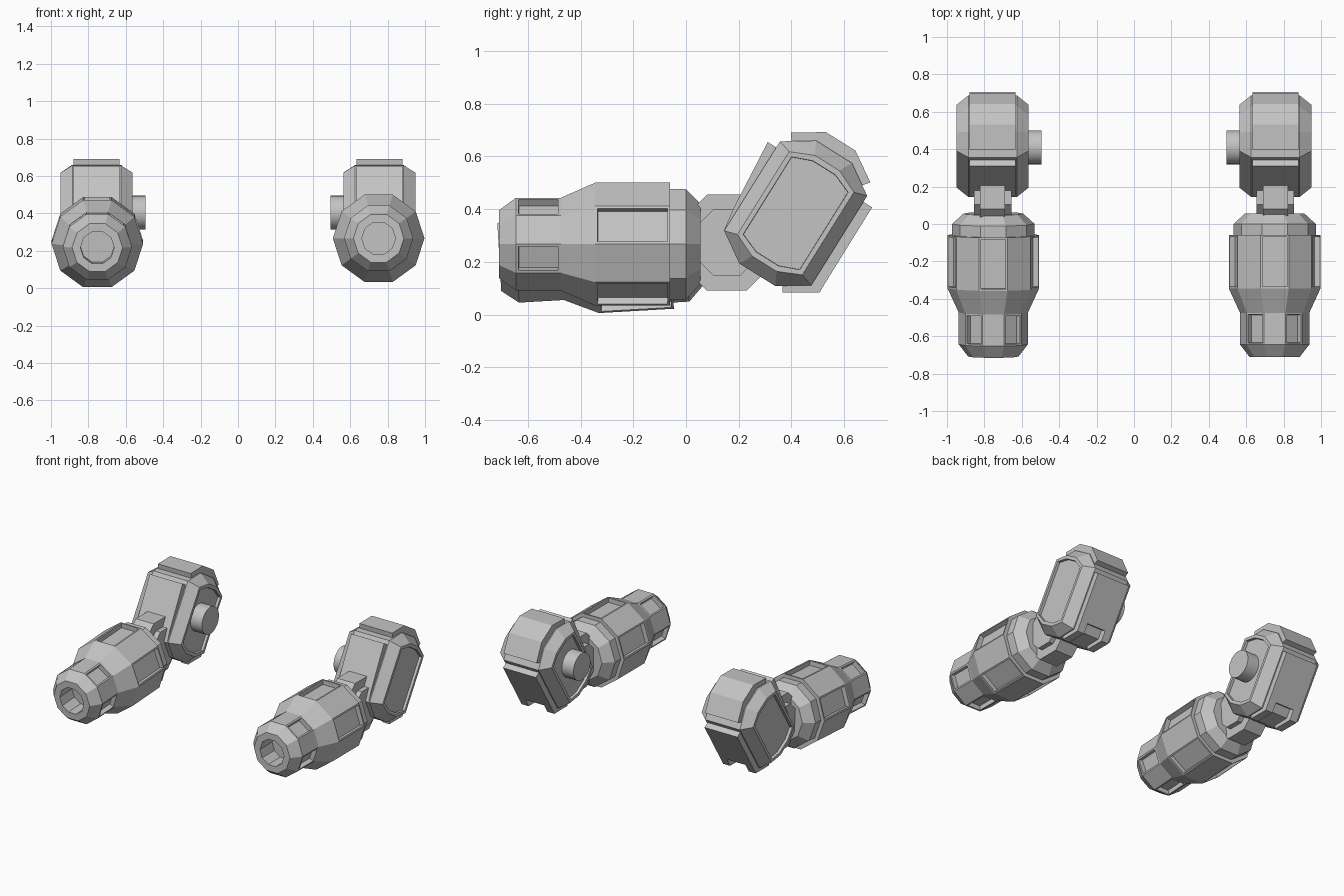
import bpy, bmesh
from math import sin, cos, pi, radians
from mathutils import Vector, Matrix

if "Cube" in bpy.data.objects:
    bpy.data.objects.remove(bpy.data.objects["Cube"])

metal = bpy.data.materials.new("plain_grey")
metal.use_nodes = True
GREY = (0.55, 0.55, 0.55, 1)
metal.diffuse_color = GREY
metal.node_tree.nodes["Principled BSDF"].inputs["Base Color"].default_value = GREY

ARM_X = 0.756
UPPER = Vector((0, 0.416, 0.384))      # centre of the upper arm
TILT = radians(58)                     # slope of its long axis
ELBOW = Vector((0, 0.155, 0.273))


def loft(bm, rings):
    """Skin equal-length point rings, cap both ends; returns bands and caps."""
    vs = [[bm.verts.new(p) for p in ring] for ring in rings]
    n = len(vs[0])
    bands = [[bm.faces.new((a[k], a[(k + 1) % n], b[(k + 1) % n], b[k]))
              for k in range(n)] for a, b in zip(vs, vs[1:])]
    caps = [bm.faces.new(vs[0]), bm.faces.new(vs[-1])]
    bmesh.ops.recalc_face_normals(bm, faces=bm.faces)
    return bands, caps


def recess(bm, faces, rim, depth):
    bmesh.ops.inset_individual(bm, faces=faces, thickness=rim, depth=0)
    bmesh.ops.inset_individual(bm, faces=faces, thickness=0.001, depth=-depth)


def finish(name, bm, matrix):
    bm.transform(matrix)
    mesh = bpy.data.meshes.new(name)
    bm.to_mesh(mesh)
    bm.free()
    mesh.materials.append(metal)
    obj = bpy.data.objects.new(name, mesh)
    bpy.context.collection.objects.link(obj)
    return obj


def at(x, profile):
    return [Vector((x, y, z)) for y, z in profile]


def tilted(profile):
    """Turn (along, across) points of the upper arm into (y, z)."""
    return [(UPPER.y + u * cos(TILT) + v * sin(TILT),
             UPPER.z + u * sin(TILT) - v * cos(TILT)) for u, v in profile]


def long_octagon(d=0):
    """Stretched octagon of the upper arm, shrunk by d."""
    e, w, s, c = 0.275 - d, 0.195 - d, 0.2 - 0.3 * d, 0.08 - 0.5 * d
    return tilted([(e, -c), (e, c), (s, w), (-s, w),
                   (-e, c), (-e, -c), (-s, -w), (s, -w)])


def ngon(centre, r, n, turn=0):
    return [(centre.y + r * cos(2 * pi * k / n + turn),
             centre.z + r * sin(2 * pi * k / n + turn)) for k in range(n)]


def prism(name, profile, x0, x1, matrix):
    bm = bmesh.new()
    loft(bm, [at(x0, profile), at(x1, profile)])
    return finish(name, bm, matrix)


def forearm(name, matrix):
    # ten-sided turned body with a hollow nose, (radius, y)
    outline = [(0.09, -0.58), (0.09, -0.71), (0.135, -0.71), (0.185, -0.645),
               (0.185, -0.475), (0.245, -0.345), (0.245, -0.06),
               (0.22, -0.06), (0.22, 0), (0.16, 0.055)]
    bm = bmesh.new()
    rings = [[Vector((r * cos(k * pi / 5), y, 0.267 + r * sin(k * pi / 5)))
              for k in range(10)] for r, y in outline]
    bands, _ = loft(bm, rings)
    # sunken panels on alternating faces
    recess(bm, bands[3][1::2] + bands[5][0::2], 0.014, 0.03)
    finish(name, bm, matrix)


def upper_arm(side, matrix, inward):
    # bevelled body with a sunken panel on each side
    bm = bmesh.new()
    _, caps = loft(bm, [at(x, long_octagon(d)) for x, d in
                        ((-0.193, 0.05), (-0.13, 0), (0.13, 0), (0.193, 0.05))])
    recess(bm, caps, 0.022, 0.018)
    finish(side + "_upper_arm", bm, matrix)

    # raised plates: end cap, front and back
    plates = {
        "end_cap": [(0.25, -0.178), (0.322, -0.066), (0.322, 0.066),
                    (0.25, 0.178), (0.2, 0.14), (0.2, -0.14)],
        "front_plate": [(0.173, -0.233), (-0.11, -0.21), (-0.2, -0.196),
                        (-0.2, -0.15), (0.173, -0.15)],
        "back_plate": [(0.173, 0.234), (-0.14, 0.235),
                       (-0.14, 0.15), (0.173, 0.15)],
    }
    for part, profile in plates.items():
        prism(f"{side}_{part}", tilted(profile), -0.123, 0.123, matrix)

    # prongs left and right of the elbow notch
    prong = tilted([(-0.14, 0.235), (-0.206, 0.236), (-0.28, 0.117),
                    (-0.24, 0.09), (-0.14, 0.15)])
    for x in (-0.123, 0.07):
        prism(side + "_notch_prong", prong, x, x + 0.053, matrix)

    # round shoulder peg on the inner side
    peg = prism(side + "_shoulder_peg", ngon(Vector((0, 0.41, 0.404)), 0.091, 32),
                0.15 * inward, 0.262 * inward, matrix)
    for face in peg.data.polygons:
        face.use_smooth = len(face.vertices) == 4


for side, sign, droop in (("left", 1, 0), ("right", -1, 3.3)):
    place = Matrix.Translation((ARM_X * sign, 0, 0))
    swing = (Matrix.Translation(ELBOW) @ Matrix.Rotation(radians(droop), 4, "X")
             @ Matrix.Translation(-ELBOW))
    forearm(side + "_forearm", Matrix.Translation((-0.004 * sign, 0, 0)) @ place @ swing)
    # elbow disc with a wider, smaller hub
    prism(side + "_elbow_disc", ngon(ELBOW, 0.197, 8, pi / 8), -0.067, 0.067, place)
    prism(side + "_elbow_hub", ngon(ELBOW, 0.135, 8, pi / 8), -0.1, 0.1, place)
    upper_arm(side, place, -sign)
